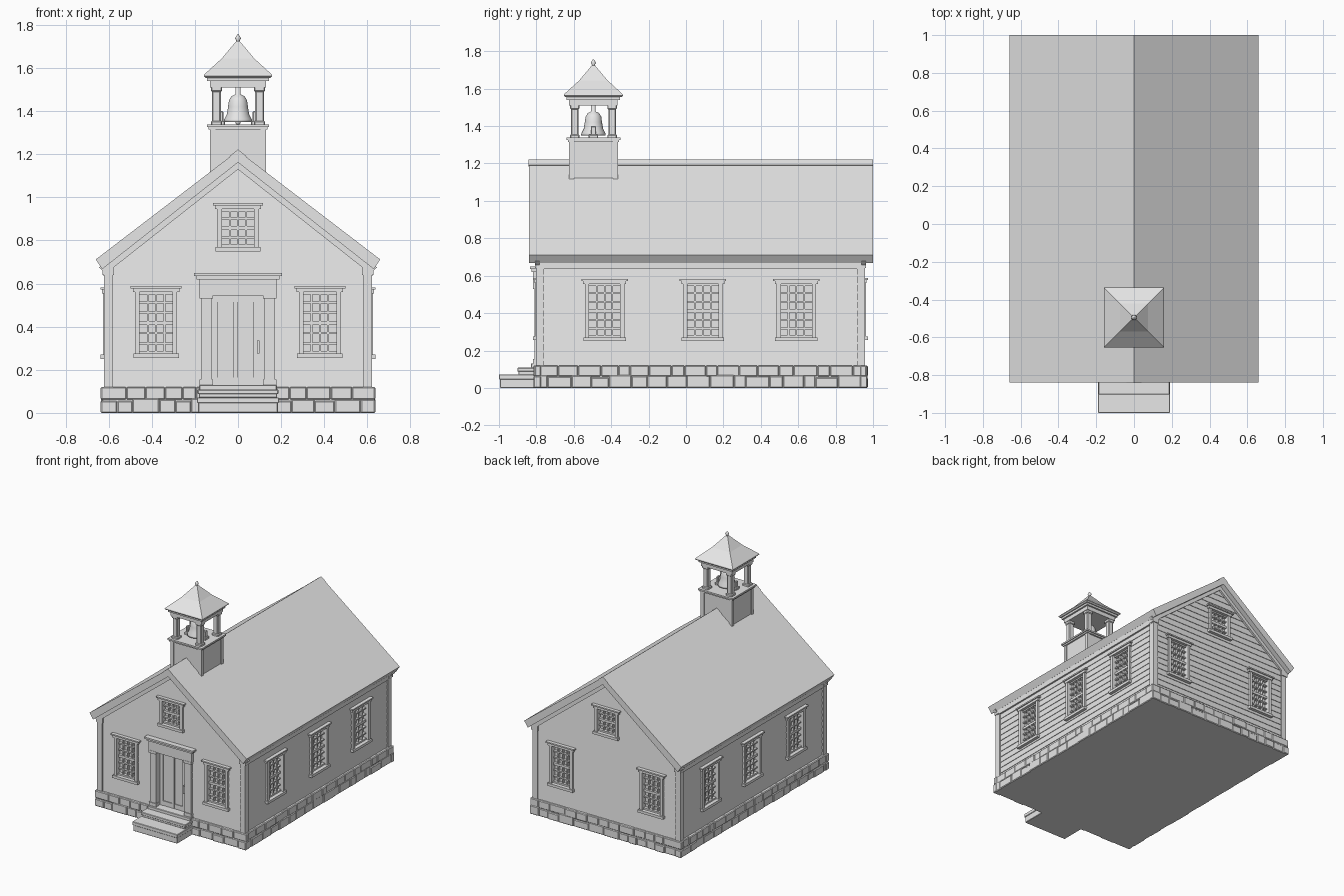
import bpy, bmesh, random
from math import pi, sin, cos
from mathutils import Matrix

random.seed(4)
if "Cube" in bpy.data.objects:
    bpy.data.objects.remove(bpy.data.objects["Cube"])

GREY = (0.8, 0.8, 0.8, 1)
grey = bpy.data.materials.new("plain grey")
grey.use_nodes = True
grey.diffuse_color = GREY
grey.node_tree.nodes["Principled BSDF"].inputs["Base Color"].default_value = GREY

HALF_W, FRONT, BACK = 0.615, -0.795, 0.95
MID = (FRONT + BACK) / 2
BELFRY_Y = -0.495


def frame(x, y, turn):
    return Matrix.Translation((x, y, 0)) @ Matrix.Rotation(turn, 4, "Z")


# Wall frames: u runs along the wall, d points outward, z is up
front = frame(0, FRONT, 0)
back = frame(0, BACK, pi)
left = frame(HALF_W, 0, pi / 2)
right = frame(-HALF_W, 0, -pi / 2)
belfry = frame(0, BELFRY_Y, 0)


def finish(bm, name, smooth=False):
    bmesh.ops.recalc_face_normals(bm, faces=bm.faces)
    for f in bm.faces:
        f.smooth = smooth
    mesh = bpy.data.meshes.new(name)
    bm.to_mesh(mesh)
    bm.free()
    mesh.materials.append(grey)
    obj = bpy.data.objects.new(name, mesh)
    bpy.context.collection.objects.link(obj)
    return obj


def loft(bm, rings, caps=True):
    """Skin a list of closed rings of points."""
    rows = [[bm.verts.new(p) for p in ring] for ring in rings]
    n = len(rows[0])
    for a, b in zip(rows, rows[1:]):
        for i in range(n):
            j = (i + 1) % n
            bm.faces.new((a[i], a[j], b[j], b[i]))
    if caps:
        bm.faces.new(rows[0])
        bm.faces.new(rows[-1])


def boxes(name, place, items, bevel=0):
    """Boxes given as (u0, u1, d0, d1, z0, z1) in a wall frame."""
    bm = bmesh.new()
    for u0, u1, d0, d1, z0, z1 in items:
        loft(bm, [[place @ Matrix.Translation((u, -d, z)).translation
                   for u, d in ((u0, d0), (u1, d0), (u1, d1), (u0, d1))]
                  for z in (z0, z1)])
    if bevel:
        bmesh.ops.bevel(bm, geom=bm.edges[:], offset=bevel, segments=1, affect="EDGES")
    return finish(bm, name)


def block(half, z0, z1):
    return (-half, half, -half, half, z0, z1)


def prism(name, points, y0, y1):
    bm = bmesh.new()
    loft(bm, [[(x, y, z) for x, z in points] for y in (y0, y1)])
    return finish(bm, name)


def lathe(name, profile, x, y, steps=24):
    bm = bmesh.new()
    loft(bm, [[(x + r * cos(2 * pi * i / steps), y + r * sin(2 * pi * i / steps), z)
               for i in range(steps)] for r, z in profile])
    return finish(bm, name, True)


def chevron(top, edge, drop):
    """Closed gable strip from ridge to both eaves."""
    x, z = edge
    return [(-x, z), (0, top), (x, z), (x - 0.03, z - drop), (0, top - drop - 0.01), (0.03 - x, z - drop)]


# Clapboard walls: a stack of slightly tapered courses that narrows at the gables
rings = []
course, z = 0.045, 0.1
while z < 1.15:
    for level, inset in ((z, 0), (z + course, 0.004)):
        hw = min(HALF_W, (1.18 - level) / 0.77) - inset
        hw = max(hw, 0.004)
        y0, y1 = FRONT + inset, BACK - inset
        rings.append([(-hw, y0, level), (hw, y0, level), (hw, y1, level), (-hw, y1, level)])
    z += course
bm = bmesh.new()
loft(bm, rings)
walls = finish(bm, "clapboard_walls")

# Window list: name, frame, centre, half width, bottom, top, pane rows
windows = []
for side, place in (("front", front), ("back", back)):
    windows.append((side + "_gable_window", place, 0, 0.075, 0.77, 0.945, 4))
    for s in (-1, 1):
        windows.append((f"{side}_window_{'left' if s > 0 else 'right'}", place, s * 0.38, 0.076, 0.275, 0.56, 6))
for side, place, s in (("left", left, 1), ("right", right, -1)):
    for i, y in enumerate((-0.435, 0.09, 0.59)):
        windows.append((f"{side}_window_{i}", place, s * y, 0.083, 0.27, 0.555, 6))

# Cut the window and door recesses
cutters = [boxes("cutter", p, [(c - w, c + w, -0.03, 0.05, z0, z1)]) for _, p, c, w, z0, z1, _ in windows]
cutters.append(boxes("cutter", front, [(-0.12, 0.12, -0.045, 0.05, 0.13, 0.545)]))
for cutter in cutters:
    cutter.hide_render = True
    mod = walls.modifiers.new("recess", "BOOLEAN")
    mod.operation, mod.solver, mod.object = "DIFFERENCE", "EXACT", cutter
graph = bpy.context.evaluated_depsgraph_get()
cut_mesh = bpy.data.meshes.new_from_object(walls.evaluated_get(graph))
walls.modifiers.clear()
walls.data = cut_mesh
for cutter in cutters:
    bpy.data.objects.remove(cutter)

# Window casings and glazing bars
for name, place, c, w, z0, z1, rows in windows:
    out, bar = w + 0.022, 0.0045
    boxes(name + "_casing", place, [
        (c - out, c - w, -0.03, 0.012, z0, z1),
        (c + w, c + out, -0.03, 0.012, z0, z1),
        (c - out - 0.01, c + out + 0.01, -0.02, 0.016, z1, z1 + 0.02),
        (c - out - 0.02, c + out + 0.02, -0.02, 0.024, z1 + 0.018, z1 + 0.028),
        (c - out - 0.008, c + out + 0.008, -0.03, 0.022, z0 - 0.02, z0)])
    bars = [(c - w, c + w, -0.032, -0.006, z0, z0 + 0.012),
            (c - w, c + w, -0.032, -0.006, z1 - 0.01, z1)]
    for i in range(1, 4):
        u = c - w + i * w / 2
        bars.append((u - bar, u + bar, -0.032, -0.012, z0, z1))
    for i in range(1, rows):
        z = z0 + i * (z1 - z0) / rows
        t = 2 * bar if i == rows // 2 else bar
        bars.append((c - w, c + w, -0.032, -0.01, z - t, z + t))
    boxes(name + "_bars", place, bars)

# Corner boards and frieze boards
for s in (-1, 1):
    for y, into in ((FRONT, 1), (BACK, -1)):
        outer, inner = y - into * 0.007, y + into * 0.035
        boxes("corner_board", Matrix(), [
            (s * (HALF_W - 0.035), s * (HALF_W + 0.007), -outer, -inner, 0.1, 0.68),
            (s * (HALF_W - 0.04), s * (HALF_W + 0.013), -outer + into * 0.006, -inner, 0.64, 0.68)])
for name, place, s in (("left_frieze", left, 1), ("right_frieze", right, -1)):
    boxes(name, place, [(s * FRONT, s * BACK, -0.02, 0.009, 0.635, 0.69)])

# Roof with ridge cap, and rake boards on both gables
prism("roof", chevron(1.217, (0.66, 0.712), 0.045), -0.84, 1)
prism("ridge_cap", chevron(1.222, (0.04, 1.191), 0.008), -0.842, 1)
for y in (FRONT, BACK):
    prism("rake_board", chevron(1.17, (0.645, 0.675), 0.03), y - 0.013, y + 0.013)

# Rubble foundation: a core faced with two courses of stones
boxes("foundation_core", frame(0, MID, 0),
      [(-0.626, 0.626, BACK + 0.01 - MID, FRONT - 0.01 - MID, 0, 0.118)])
for name, place, u0, u1 in (("front", front, -0.637, 0.637), ("back", back, -0.637, 0.637),
                            ("left", left, FRONT - 0.01, BACK + 0.015),
                            ("right", right, -BACK - 0.015, 0.01 - FRONT)):
    stones = []
    for z0, z1 in ((0, 0.062), (0.062, 0.12)):
        u = u0
        while u < u1:
            end = u + random.uniform(0.06, 0.13)
            if u1 - end < 0.05:
                end = u1
            lift = random.uniform(-0.008, 0.008) if z0 == 0 else 0
            stones.append((u, end, -0.02, random.uniform(0.014, 0.022), z0, z1 + lift))
            u = end
    boxes(name + "_foundation_stones", place, stones, 0.005)

# Front steps
boxes("front_steps", front, [
    (-0.185, 0.185, 0, 0.2, 0, 0.048), (-0.19, 0.19, 0, 0.205, 0.045, 0.072),
    (-0.182, 0.182, 0, 0.1, 0.07, 0.09), (-0.187, 0.187, 0, 0.107, 0.087, 0.108),
    (-0.18, 0.18, -0.04, 0.035, 0.105, 0.13)], 0.003)

# Door, surround and handle
boxes("door", front, [
    (-0.12, 0.12, -0.05, -0.036, 0.13, 0.545),
    (-0.12, -0.095, -0.04, -0.028, 0.13, 0.545), (0.07, 0.12, -0.04, -0.028, 0.13, 0.545),
    (-0.02, 0.0, -0.04, -0.029, 0.13, 0.545),
    (-0.1, 0.1, -0.04, -0.03, 0.13, 0.165), (-0.1, 0.1, -0.04, -0.03, 0.515, 0.545)])
boxes("door_handle", front, [
    (0.088, 0.1, -0.016, -0.008, 0.275, 0.335),
    (0.088, 0.1, -0.03, -0.01, 0.275, 0.285), (0.088, 0.1, -0.03, -0.01, 0.325, 0.335)])
surround = [(-0.182, 0.182, -0.01, 0.022, 0.545, 0.626),
            (-0.192, 0.192, -0.01, 0.03, 0.62, 0.637),
            (-0.205, 0.205, -0.01, 0.04, 0.635, 0.648)]
for s in (-1, 1):
    surround += [(s * 0.12, s * 0.172, -0.04, 0.016, 0.12, 0.55),
                 (s * 0.117, s * 0.178, -0.01, 0.022, 0.12, 0.155),
                 (s * 0.117, s * 0.178, -0.01, 0.024, 0.53, 0.55)]
boxes("door_surround", front, surround)

# Belfry base, posts, beam and roof
boxes("belfry_base", belfry, [block(0.125, 1.05, 1.322), block(0.137, 1.315, 1.328), block(0.145, 1.326, 1.338)])
corner_trim, posts = [], []
for a in (-1, 1):
    for b in (-1, 1):
        corner_trim.append((a * 0.105, a * 0.131, b * 0.105, b * 0.131, 1.05, 1.32))
        for half, z0, z1 in ((0.02, 1.33, 1.52), (0.026, 1.33, 1.355), (0.026, 1.49, 1.515)):
            u, d = a * 0.1, b * 0.1
            posts.append((u - half, u + half, d - half, d + half, z0, z1))
boxes("belfry_corner_trim", belfry, corner_trim)
boxes("belfry_posts", belfry, posts, 0.005)
boxes("belfry_beam", belfry, [block(0.13, 1.51, 1.545), block(0.143, 1.54, 1.56)])
bm = bmesh.new()
loft(bm, [[(a * h, BELFRY_Y + b * h, z) for a, b in ((-1, -1), (1, -1), (1, 1), (-1, 1))]
          for h, z in ((0.15, 1.555), (0.159, 1.563), (0.157, 1.57), (0.075, 1.645), (0.008, 1.725))])
finish(bm, "belfry_roof")
lathe("finial", [(0.012, 1.71), (0.008, 1.728), (0.014, 1.738), (0.009, 1.748), (0.002, 1.757)], 0, BELFRY_Y, 12)

# Bell with yoke and cradle
lathe("bell", [(0.05, 1.352), (0.066, 1.35), (0.064, 1.362), (0.052, 1.385), (0.046, 1.42),
               (0.042, 1.45), (0.03, 1.47), (0.012, 1.478), (0.012, 1.51)], 0, BELFRY_Y)
lathe("clapper", [(0.006, 1.37), (0.013, 1.355), (0.012, 1.343), (0.004, 1.337)], 0, BELFRY_Y, 12)
cradle = []
for s in (-1, 1):
    cradle += [(s * 0.06, s * 0.09, -0.025, 0.025, 1.335, 1.355),
               (s * 0.068, s * 0.082, -0.014, 0.014, 1.35, 1.4)]
boxes("bell_cradle", belfry, cradle, 0.004)
